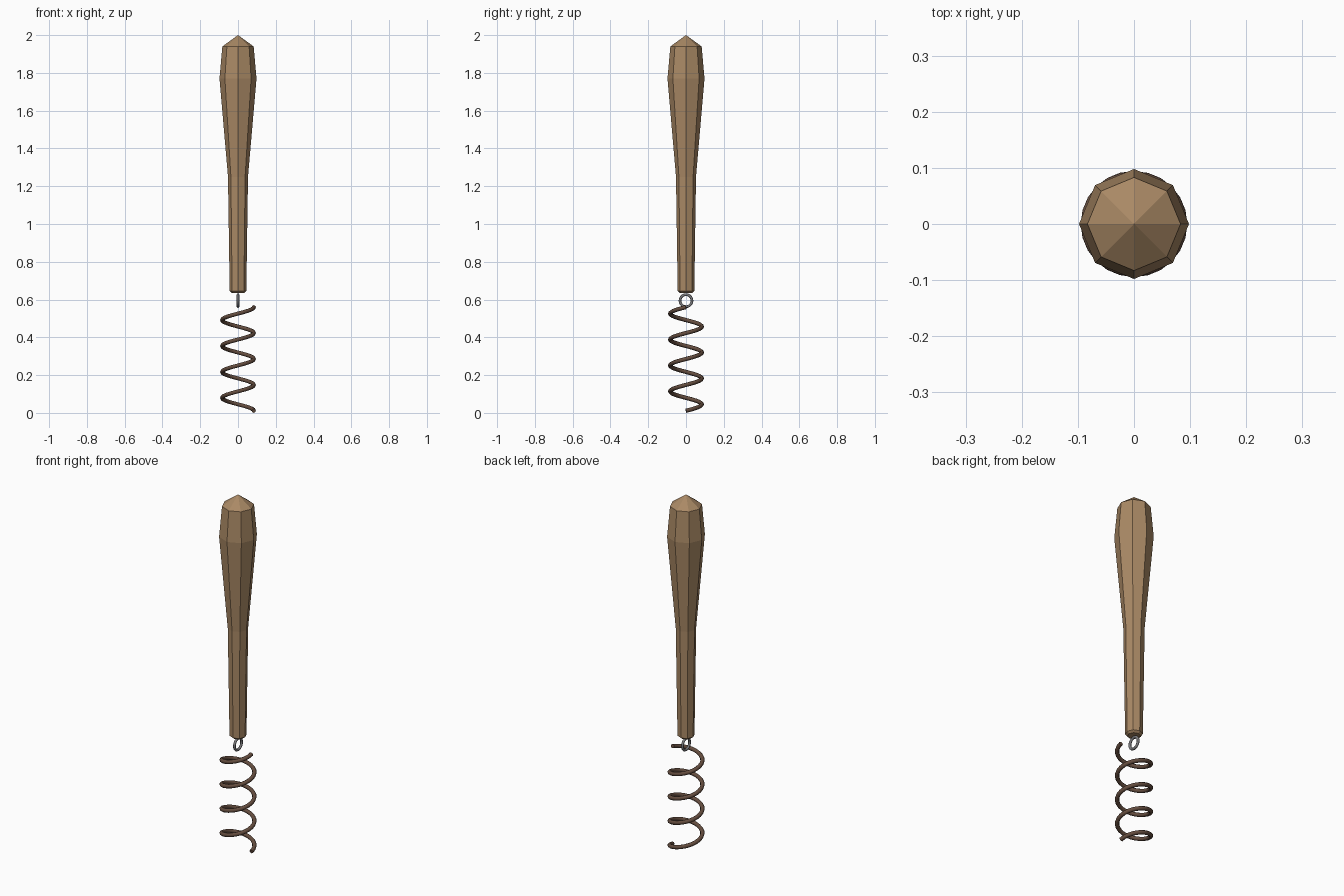
import bpy, bmesh, math

if "Cube" in bpy.data.objects:
    bpy.data.objects.remove(bpy.data.objects["Cube"])

def colour(obj, name, rgb):
    mat = bpy.data.materials.new(name)
    mat.diffuse_color = (*rgb, 1)
    mat.use_nodes = True
    mat.node_tree.nodes["Principled BSDF"].inputs["Base Color"].default_value = mat.diffuse_color
    obj.data.materials.append(mat)

# Handle: eight-sided turned profile with a pointed cap, flat faces
profile = [(0.032, 0.635), (0.044, 0.645), (0.053, 1.25), (0.098, 1.77), (0.083, 1.94)]
bm = bmesh.new()
rings = []
for r, z in profile:
    rings.append([bm.verts.new((r * math.cos(i * math.pi / 4), r * math.sin(i * math.pi / 4), z))
                  for i in range(8)])
for lower, upper in zip(rings, rings[1:]):
    for i in range(8):
        j = (i + 1) % 8
        bm.faces.new((lower[i], lower[j], upper[j], upper[i]))
tip = bm.verts.new((0, 0, 2.0))
for i in range(8):
    bm.faces.new((rings[-1][i], rings[-1][(i + 1) % 8], tip))
bm.faces.new(rings[0][::-1])
mesh = bpy.data.meshes.new("handle")
bm.to_mesh(mesh)
bm.free()
handle = bpy.data.objects.new("handle", mesh)
bpy.context.collection.objects.link(handle)
colour(handle, "wood", (0.40, 0.25, 0.13))

# Eyelet ring hanging under the handle, in the YZ plane
bpy.ops.mesh.primitive_torus_add(major_radius=0.032, minor_radius=0.007, major_segments=20,
                                 minor_segments=8, location=(0, 0, 0.594),
                                 rotation=(0, math.pi / 2, 0))
ring = bpy.context.object
ring.name = "eyelet_ring"
bpy.ops.object.shade_smooth()
colour(ring, "steel", (0.2, 0.2, 0.21))

# Coil spring: four turns of round wire
TURNS, STEPS, RADIUS, WIRE = 4, 24, 0.084, 0.011
curve = bpy.data.curves.new("coil_spring", 'CURVE')
curve.dimensions = '3D'
curve.bevel_depth = WIRE
curve.bevel_resolution = 2
curve.use_fill_caps = True
spline = curve.splines.new('POLY')
spline.points.add(TURNS * STEPS)
for i, point in enumerate(spline.points):
    a = 2 * math.pi * i / STEPS
    z = WIRE + 0.549 * i / (TURNS * STEPS)
    point.co = (RADIUS * math.cos(a), RADIUS * math.sin(a), z, 1)
spring = bpy.data.objects.new("coil_spring", curve)
bpy.context.collection.objects.link(spring)
bpy.ops.object.select_all(action='DESELECT')
spring.select_set(True)
bpy.context.view_layer.objects.active = spring
bpy.ops.object.convert(target='MESH')
bpy.ops.object.shade_smooth_by_angle(angle=math.radians(50))
colour(bpy.context.object, "rusty_wire", (0.13, 0.075, 0.05))
